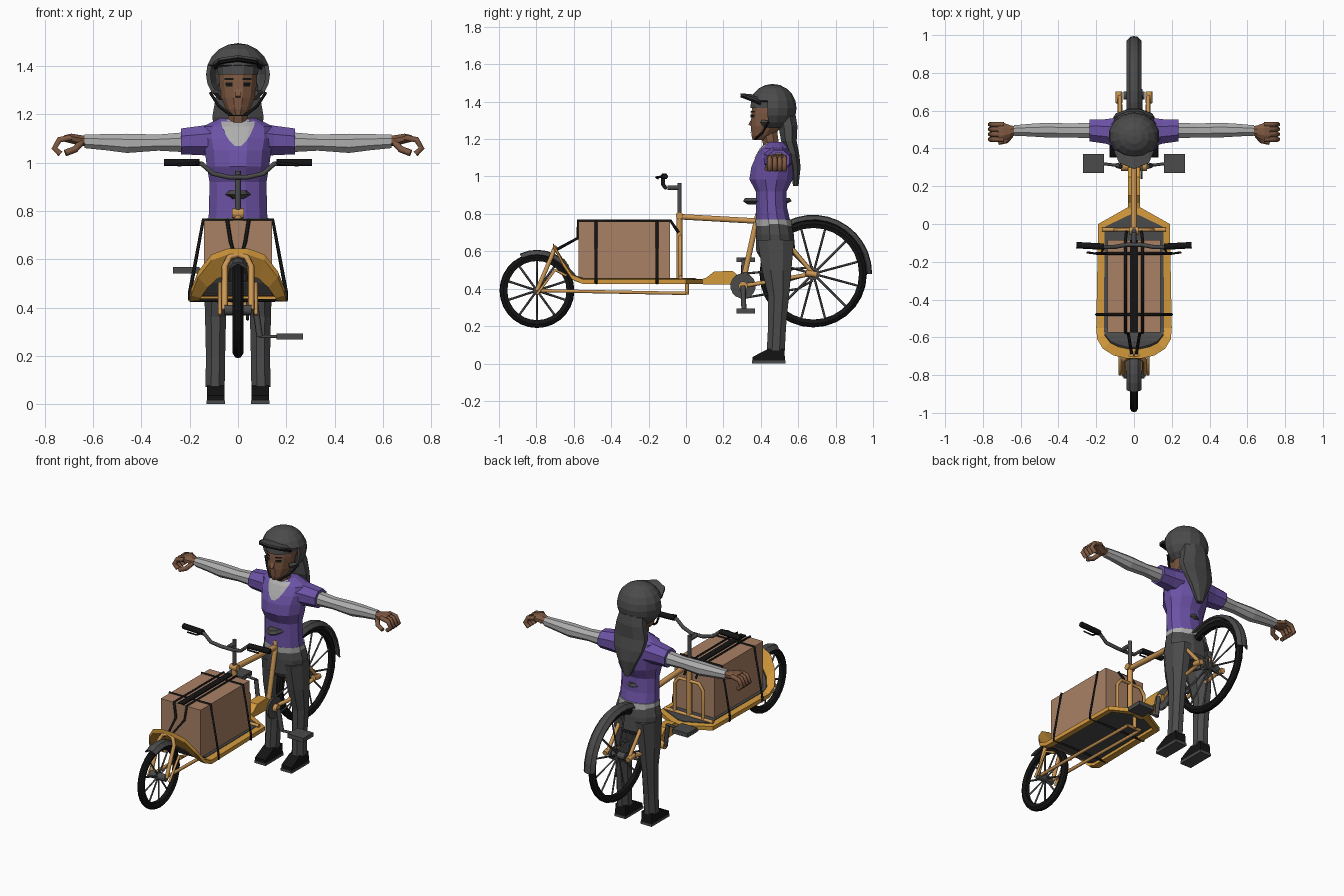
import bpy, bmesh, math
from mathutils import Vector
from mathutils.bvhtree import BVHTree

if "Cube" in bpy.data.objects:
    bpy.data.objects.remove(bpy.data.objects["Cube"])


def material(name, *rgb):
    m = bpy.data.materials.new(name)
    m.diffuse_color = (*rgb, 1)
    m.use_nodes = True
    m.node_tree.nodes["Principled BSDF"].inputs["Base Color"].default_value = m.diffuse_color
    return m


BLACK = material("black", .007, .007, .007)
GREY = material("dark grey", .07, .07, .07)
LIGHT = material("light grey", .42, .42, .42)
PURPLE = material("purple", .15, .085, .38)
ORANGE = material("orange", .65, .32, .045)
TUBE = material("frame orange", .60, .31, .09)
CARD = material("cardboard", .40, .22, .13)
SKIN = material("brown skin", .21, .10, .055)


def mesh(name, verts, faces, mat, smooth=False):
    me = bpy.data.meshes.new(name)
    bm = bmesh.new()
    vs = [bm.verts.new(v) for v in verts]
    for f in faces:
        bm.faces.new([vs[i] for i in f])
    bmesh.ops.recalc_face_normals(bm, faces=bm.faces)
    for f in bm.faces:
        f.smooth = smooth
    bm.to_mesh(me)
    bm.free()
    me.materials.append(mat)
    ob = bpy.data.objects.new(name, me)
    bpy.context.collection.objects.link(ob)
    return ob


def loft(name, rings, mat, n=10, axis="z"):
    """rings: (centre, half width a, half width b) stacked along an axis."""
    verts = []
    for c, a, b in rings:
        for i in range(n):
            t = 2 * math.pi * (i + .5) / n
            u, w = a * math.cos(t), b * math.sin(t)
            off = (u, w, 0) if axis == "z" else (0, u, w)
            verts.append(Vector(c) + Vector(off))
    faces = [(k * n + i, k * n + (i + 1) % n, (k + 1) * n + (i + 1) % n, (k + 1) * n + i)
             for k in range(len(rings) - 1) for i in range(n)]
    faces += [range(n), range((len(rings) - 1) * n, len(rings) * n)]
    return mesh(name, verts, faces, mat)


def box(name, c, size, mat):
    v = [(c[0] + sx * size[0] / 2, c[1] + sy * size[1] / 2, c[2] + sz * size[2] / 2)
         for sx in (-1, 1) for sy in (-1, 1) for sz in (-1, 1)]
    return mesh(name, v, [(0, 1, 3, 2), (4, 5, 7, 6), (0, 1, 5, 4), (2, 3, 7, 6), (0, 2, 6, 4), (1, 3, 7, 5)], mat)


def prism(name, pts, half, mat, x=0):
    """side profile (y, z) extruded across x."""
    n = len(pts)
    v = [(x + s * half, y, z) for s in (-1, 1) for y, z in pts]
    f = [(i, (i + 1) % n, n + (i + 1) % n, n + i) for i in range(n)]
    return mesh(name, v, f + [range(n), range(n, 2 * n)], mat)


def tube(name, paths, r, mat, res=1):
    cu = bpy.data.curves.new(name, "CURVE")
    cu.dimensions = "3D"
    cu.bevel_depth, cu.bevel_resolution, cu.use_fill_caps = r, res, True
    for path in paths:
        sp = cu.splines.new("POLY")
        sp.points.add(len(path) - 1)
        for p, co in zip(sp.points, path):
            p.co = (*co, 1)
    cu.materials.append(mat)
    ob = bpy.data.objects.new(name, cu)
    bpy.context.collection.objects.link(ob)
    return ob


def both(path):
    return [path, [(-x, y, z) for x, y, z in path]]


def arc(name, cy, cz, profile, a0, a1, n, mat):
    """sweep an (x, radius) cross-section round a wheel axis."""
    m, full = len(profile), a1 - a0 >= 360
    verts, faces = [], []
    for i in range(n if full else n + 1):
        t = math.radians(a0 + (a1 - a0) * i / n)
        verts += [(x, cy + r * math.cos(t), cz + r * math.sin(t)) for x, r in profile]
    for i in range(n):
        j = (i + 1) % n if full else i + 1
        faces += [(i * m + k, i * m + (k + 1) % m, j * m + (k + 1) % m, j * m + k) for k in range(m)]
    if not full:
        faces += [range(m), range(n * m, n * m + m)]
    return mesh(name, verts, faces, mat)


def hub(name, x0, x1, y, z, r, mat, n=12):
    return loft(name, [((x0, y, z), r, r), ((x1, y, z), r, r)], mat, n, "x")


# Wheels, spokes and mudguards
def wheel(name, y, z, r, spokes):
    arc(name + "_tyre", y, z, [(-.022, r - .02), (-.012, r - .004), (0, r), (.012, r - .004), (.022, r - .02),
                               (.014, r - .042), (-.014, r - .042)], 0, 360, 28, BLACK)
    tube(name + "_spokes", [[(0, y, z), (0, y + (r - .035) * math.cos(t), z + (r - .035) * math.sin(t))]
         for t in (2 * math.pi * (i + .5) / spokes for i in range(spokes))], .006, GREY, 0)
    hub(name + "_hub", -.055, .055, y, z, .022, GREY)


wheel("front_wheel", -.797, .39, .2, 10)
wheel("rear_wheel", .68, .48, .287, 12)
guard = lambda r: [(-.04, r - .025), (-.02, r - .004), (0, r), (.02, r - .004), (.04, r - .025), (.034, r - .03), (0, r - .008), (-.034, r - .03)]
arc("rear_mudguard", .68, .48, guard(.315), 0, 118, 11, GREY)
arc("front_mudguard", -.797, .39, guard(.218), 38, 115, 6, GREY)

# Cargo deck: stations are (y, half width, z) from back to front
outer = [(.09, .03, .45), (0, .19, .45), (-.55, .2, .45), (-.61, .195, .475), (-.66, .165, .55), (-.695, .11, .62), (-.712, .04, .645)]
inner = [(.05, .02, .45), (-.015, .155, .45), (-.55, .16, .45), (-.59, .155, .462), (-.63, .125, .505), (-.65, .085, .542), (-.662, .03, .558)]
loop = lambda st, dz: [(w, y, z + dz) for y, w, z in st] + [(-w, y, z + dz) for y, w, z in reversed(st)]
n = 2 * len(outer)
rows = [loop(outer, 0), loop(inner, .004), loop(inner, -.022), loop(outer, -.025)]
mesh("deck_rim", sum(rows, []), [(a * n + i, a * n + (i + 1) % n, (a + 1) % 4 * n + (i + 1) % n, (a + 1) % 4 * n + i)
                                 for a in range(4) for i in range(n)], ORANGE)
floor = mesh("deck_floor", loop(inner, -.004), [(i, i + 1, n - 2 - i, n - 1 - i) for i in range(len(inner) - 1)], GREY)
floor.modifiers.new("thickness", "SOLIDIFY").thickness = .012

# Cargo box and straps
box("cargo_box", (0, -.33, .605), (.28, .49, .31), CARD)
for y in (-.155, -.48):
    tube("cross_strap", [[(-.2, y, .43), (-.2, y, .46), (-.144, y, .762), (.144, y, .762), (.2, y, .46), (.2, y, .43), (-.2, y, .43)]], .008, BLACK, 0)
tube("long_straps", both([(.012, -.69, .61), (.03, -.58, .67), (.045, -.577, .764), (.045, -.083, .764), (.04, -.04, .70)]), .008, BLACK, 0)
box("centre_strap", (0, -.33, .763), (.04, .49, .008), BLACK)

# Frame tubes
tube("fork", both([(.055, -.797, .39), (.055, -.72, .57), (.035, -.705, .61), (0, -.70, .62)]), .013, TUBE)
tube("fork_braces", both([(.075, -.797, .37), (.075, -.70, .50), (.06, -.64, .47)]), .008, TUBE)
tube("steering_rods", both([(.045, -.797, .39), (.045, 0, .375)]) + [[(-.045, 0, .375), (.045, 0, .375)]], .010, TUBE)
tube("lower_column", [[(0, .005, .37), (0, .005, .45)]], .012, TUBE)
tube("head_tube", [[(0, -.035, .45), (0, -.035, .80)]], .018, TUBE)
hub("head_clamp", -.024, .024, -.035, .79, .02, TUBE)
tube("box_hoop", [[(-.1, -.03, .45), (-.1, -.03, .64), (-.07, -.03, .68), (.07, -.03, .68), (.1, -.03, .64), (.1, -.03, .45)],
                  [(-.17, -.03, .46), (.17, -.03, .46)]], .011, TUBE)
tube("main_tubes", [[(0, -.035, .785), (0, .375, .762)], [(0, .385, .80), (0, .3, .415)]], .017, TUBE)
prism("mid_frame", [(.03, .425), (.08, .45), (.11, .46), (.15, .492), (.25, .495), (.30, .45), (.30, .42)], .032, ORANGE)
tube("rear_stays", both([(.015, .38, .75), (.05, .46, .72), (.075, .55, .635), (.075, .68, .48)])
     + both([(.03, .305, .415), (.07, .40, .43), (.075, .68, .48)]), .012, TUBE)
tube("axle_plates", both([(.08, .64, .485), (.08, .70, .475)]), .018, TUBE)

# Saddle
tube("seat_post", [[(0, .385, .78), (0, .405, .87)]], .013, GREY)
loft("saddle", [((0, .43, .85), .03, .10), ((0, .435, .868), .06, .13), ((0, .435, .885), .045, .12)], GREY, 10)

# Drivetrain
hub("chainring", .034, .046, .305, .415, .068, GREY, 16)
hub("crank_axle", -.07, .07, .305, .415, .024, TUBE)
hub("sprocket", .034, .046, .68, .48, .035, GREY)
tube("chain", [[(.04, .305, .48), (.04, .68, .515)], [(.04, .305, .35), (.04, .60, .40), (.04, .68, .445)]], .006, GREY, 0)
for s, z in ((1, .28), (-1, .555)):
    tube("crank_arm", [[(s * .07, .305, .415), (s * .09, .31, z)]], .014, GREY)
    tube("pedal_axle", [[(s * .09, .31, z), (s * .17, .32, z)]], .008, GREY)
    box("pedal", (s * .215, .32, z), (.11, .10, .026), GREY)

# Handlebar
tube("steering_stem", [[(0, -.035, .79), (0, -.035, .965)], [(0, -.035, .94), (0, -.10, .94)]], .013, GREY)
tube("handlebar", [[(-.2, -.12, 1.0), (-.15, -.122, .995), (-.105, -.122, .955), (-.04, -.11, .94), (.04, -.11, .94),
                    (.105, -.122, .955), (.15, -.122, .995), (.2, -.12, 1.0)]], .011, GREY)
tube("grips", both([(.16, -.12, 1.0), (.305, -.112, 1.0)]), .017, BLACK)
tube("brake_levers", both([(.16, -.13, 1.0), (.18, -.16, .995), (.25, -.15, .99)]), .006, BLACK, 0)


# Rider trunk
def stack(name, rows, mat, n=12, x=0):
    return loft(name, [((x, y, z), a, b) for z, y, a, b in rows], mat, n)


torso = stack("shirt_body", [(.765, .465, .126, .095), (.83, .458, .124, .086), (.92, .455, .122, .085), (.985, .455, .134, .12),
                             (1.05, .463, .142, .118), (1.1, .475, .155, .108), (1.15, .482, .15, .085), (1.185, .485, .075, .05)], PURPLE)
stack("undershirt_hem", [(.735, .47, .132, .1), (.77, .467, .13, .098)], LIGHT)
stack("hips", [(.75, .47, .13, .095), (.69, .475, .147, .105), (.6, .48, .14, .108), (.57, .48, .11, .09)], GREY)
stack("neck", [(1.1, .47, .05, .05), (1.17, .455, .046, .046), (1.25, .44, .045, .05)], SKIN, 8)
stack("collar", [(1.12, .47, .085, .08), (1.18, .475, .066, .056)], LIGHT)
head = stack("head", [(1.195, .395, .03, .04), (1.22, .41, .05, .062), (1.27, .432, .073, .088), (1.34, .445, .082, .098),
                      (1.42, .45, .08, .095)], SKIN)
prism("nose", [(.36, 1.325), (.333, 1.277), (.36, 1.265)], .011, SKIN)
stack("ponytail", [(1.33, .53, .085, .06), (1.27, .545, .1, .055), (1.19, .55, .115, .045), (1.12, .572, .105, .036),
                   (1.05, .585, .07, .03), (.95, .587, .02, .016)], GREY, 8)
stack("fringe", [(1.365, .44, .086, .1), (1.42, .45, .09, .102)], GREY)


# Thin plates laid on a front surface: neckline, eyes and brows
def decal(name, target, rows, mat):
    tree = BVHTree.FromPolygons([v.co for v in target.data.vertices], [list(p.vertices) for p in target.data.polygons])
    verts, m = [], 8
    for z, x0, x1 in rows:
        for i in range(m + 1):
            x = x0 + (x1 - x0) * i / m
            hit = tree.ray_cast(Vector((x, -2, z)), Vector((0, 1, 0)))[0]
            verts.append((x, (hit.y if hit else .42) - .005, z))
    faces = [(k * (m + 1) + i, k * (m + 1) + i + 1, (k + 1) * (m + 1) + i + 1, (k + 1) * (m + 1) + i)
             for k in range(len(rows) - 1) for i in range(m)]
    return mesh(name, verts, faces, mat)


decal("neckline", torso, [(1.068, -.012, .012), (1.09, -.035, .035), (1.12, -.053, .053), (1.15, -.066, .066), (1.17, -.07, .07)], LIGHT)
for s in (-1, 1):
    decal("eye", head, [(1.316, s * .022, s * .05), (1.332, s * .022, s * .052)], BLACK)
    decal("eyebrow", head, [(1.342, s * .018, s * .055), (1.351, s * .018, s * .055)], BLACK)
decal("mouth", head, [(1.233, -.018, .018), (1.239, -.018, .018)], SKIN)

# Helmet shell with a face opening, visor and chin strap
bm = bmesh.new()
bmesh.ops.create_uvsphere(bm, u_segments=14, v_segments=10, radius=1)
for v in bm.verts:
    v.co = (v.co.x * .136, .463 + v.co.y * .128, 1.365 + v.co.z * .13)
cut = [f for f in bm.faces if f.calc_center_median().z < 1.262 or
       (f.calc_center_median().y < .42 and f.calc_center_median().z < 1.395)]
bmesh.ops.delete(bm, geom=cut, context="FACES")
me = bpy.data.meshes.new("helmet")
bm.to_mesh(me)
bm.free()
me.materials.append(GREY)
helmet = bpy.data.objects.new("helmet", me)
bpy.context.collection.objects.link(helmet)
helmet.modifiers.new("thickness", "SOLIDIFY").thickness = .018
vis = [(-.105, .385), (-.08, .325), (0, .292), (.08, .325), (.105, .385)]
vz = [1.405, 1.425, 1.437, 1.425, 1.405]
for name, dz, mat in (("visor", .008, GREY), ("visor_underside", -.004, BLACK)):
    v = [(x, y, z + dz) for (x, y), z in zip(vis, vz)] + [(x * .95, .40, z + dz - .01) for (x, y), z in zip(vis, vz)]
    mesh(name, v, [(i, i + 1, i + 6, i + 5) for i in range(4)], mat).modifiers.new("thickness", "SOLIDIFY").thickness = .01
tube("chin_strap", [[(-.115, .44, 1.29), (-.08, .41, 1.235), (-.035, .37, 1.2), (.035, .37, 1.2), (.08, .41, 1.235), (.115, .44, 1.29)]], .007, BLACK, 0)

# Limbs, built for each side
for s in (-1, 1):
    side = "right" if s > 0 else "left"
    along = lambda rows: [((s * x, y, z), a, b) for x, y, z, a, b in rows]
    loft(side + "_sleeve", along([(.09, .485, 1.095, .085, .075), (.15, .49, 1.092, .07, .066), (.235, .495, 1.088, .062, .058)]), PURPLE, 8, "x")
    loft(side + "_arm", along([(.2, .495, 1.085, .046, .046), (.33, .495, 1.083, .04, .036), (.46, .497, 1.08, .042, .043),
                               (.55, .497, 1.085, .036, .036), (.635, .495, 1.088, .03, .03)]), LIGHT, 8, "x")
    loft(side + "_palm", along([(.62, .495, 1.09, .022, .022), (.655, .49, 1.092, .035, .024), (.69, .488, 1.1, .052, .022),
                                (.72, .488, 1.1, .05, .014)]), SKIN, 8, "x")
    tube(side + "_fingers", [[(s * .69, y, 1.104), (s * .74, y, 1.095), (s * .76, y, 1.06), (s * .735, y, 1.036)]
                             for y in (.448, .475, .502, .527)], .014, SKIN)
    tube(side + "_thumb", [[(s * .65, .47, 1.082), (s * .675, .44, 1.055), (s * .715, .432, 1.04)]], .014, SKIN)
    loft(side + "_leg", along([(.075, .48, .66, .07, .105), (.085, .485, .5, .06, .085), (.093, .495, .36, .047, .06),
                               (.093, .487, .2, .043, .052), (.095, .48, .07, .043, .052)]), GREY, 8)
    prism(side + "_shoe", [(.355, .016), (.355, .035), (.40, .058), (.44, .078), (.525, .078), (.53, .016)], .036, BLACK, s * .092)
    box(side + "_sole", (s * .092, .442, .008), (.078, .18, .016), GREY)
